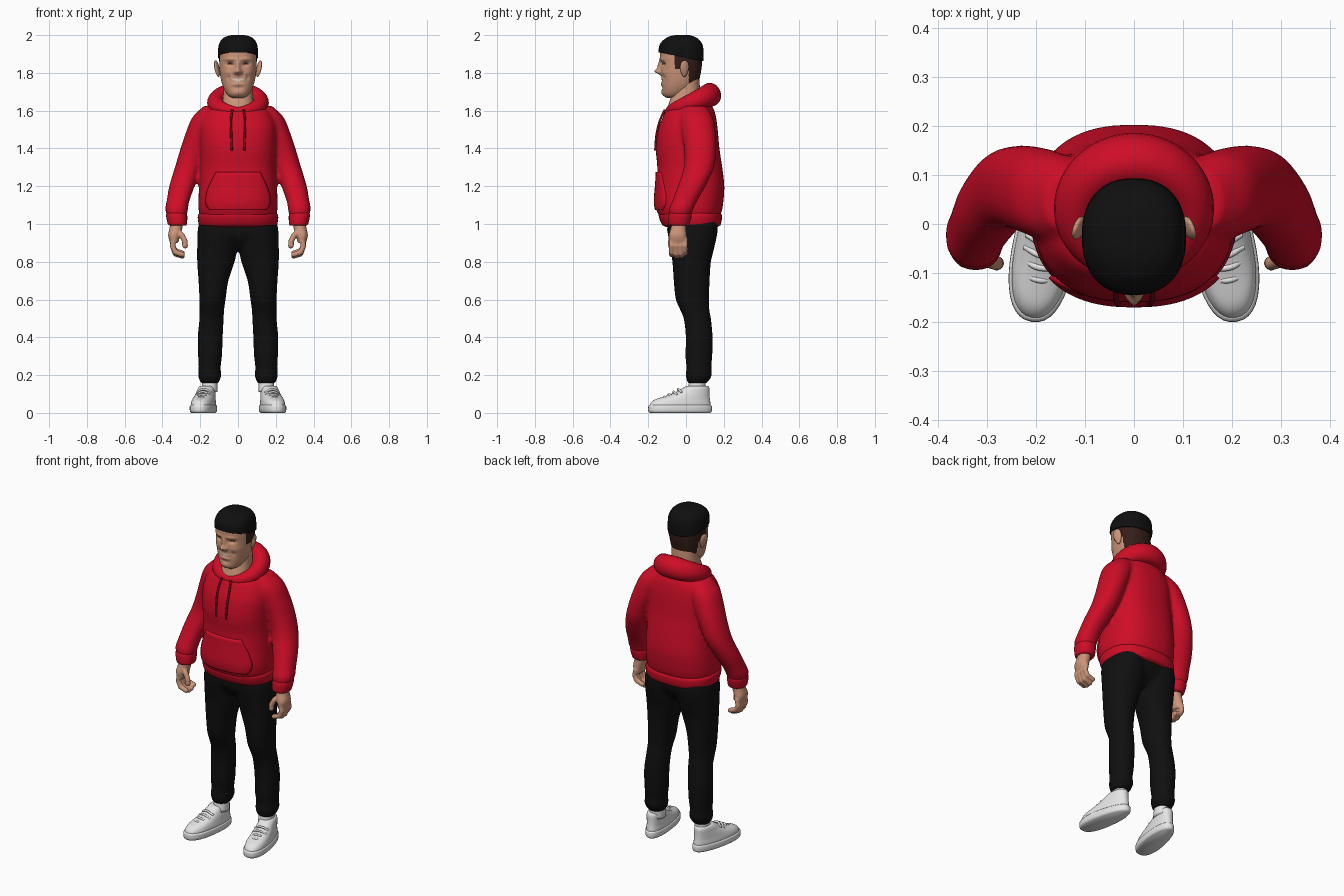
import bpy, bmesh, math
from mathutils import Vector, Matrix

cube = bpy.data.objects.get("Cube")
if cube:
    bpy.data.objects.remove(cube, do_unlink=True)


def material(name, *rgb):
    m = bpy.data.materials.new(name)
    m.use_nodes = True
    m.diffuse_color = (*rgb, 1)
    shader = m.node_tree.nodes["Principled BSDF"]
    shader.inputs["Base Color"].default_value = (*rgb, 1)
    shader.inputs["Roughness"].default_value = 0.8
    return m


RED = material("red_fabric", 0.62, 0.004, 0.02)
DARK_RED = material("dark_red_cord", 0.2, 0.004, 0.01)
SKIN = material("skin", 0.6, 0.3, 0.19)
BLACK = material("black", 0.005, 0.005, 0.005)
BROWN = material("dark_brown_hair", 0.035, 0.013, 0.01)
WHITE = material("white_leather", 0.78, 0.78, 0.78)
TEETH = material("teeth", 0.75, 0.62, 0.52)


def finish(name, bm, *mats, voxel=0, smooth=4):
    """Turn a bmesh into a smooth object, optionally fusing its pieces."""
    bmesh.ops.recalc_face_normals(bm, faces=bm.faces)
    for f in bm.faces:
        f.smooth = True
    me = bpy.data.meshes.new(name)
    bm.to_mesh(me)
    bm.free()
    for m in mats:
        me.materials.append(m)
    ob = bpy.data.objects.new(name, me)
    bpy.context.collection.objects.link(ob)
    if voxel:
        r = ob.modifiers.new("fuse", 'REMESH')
        r.mode, r.voxel_size, r.use_smooth_shade = 'VOXEL', voxel, True
        s = ob.modifiers.new("soften", 'SMOOTH')
        s.factor, s.iterations = 0.5, smooth
    return ob


def skin_rings(bm, rings, closed=False):
    """Bridge equal rings of points, capping the ends unless closed."""
    vs = [[bm.verts.new(p) for p in ring] for ring in rings]
    n = len(vs[0])
    pairs = list(zip(vs, vs[1:])) + ([(vs[-1], vs[0])] if closed else [])
    for a, b in pairs:
        for i in range(n):
            j = (i + 1) % n
            bm.faces.new((a[i], a[j], b[j], b[i]))
    if not closed:
        bm.faces.new(vs[0][::-1])
        bm.faces.new(vs[-1])


def interpolate(rows, steps):
    """Smooth curve through rows, using the height as parameter."""
    k = len(rows)
    slope = []
    for i in range(k):
        a, b = rows[max(i - 1, 0)], rows[min(i + 1, k - 1)]
        slope.append([(q - p) / (b[0] - a[0]) for p, q in zip(a, b)])
    out = []
    for i in range(k - 1):
        a, b, h = rows[i], rows[i + 1], rows[i + 1][0] - rows[i][0]
        for s in range(steps):
            t = s / steps
            w = t * t * (3 - 2 * t)
            out.append([p + (q - p) * w + h * (u * t * (1 - t) ** 2 - v * t * t * (1 - t))
                        for p, q, u, v in zip(a, b, slope[i], slope[i + 1])])
    return out + [rows[-1]]


def loft(bm, rows, side=1, power=2.2, segs=40, steps=4):
    """Rows are (z, centre x, centre y, radius x, radius y)."""
    def arc(c):
        return math.copysign(abs(c) ** (2 / power), c)
    rings = []
    for z, cx, cy, rx, ry in interpolate(rows, steps):
        angles = [math.tau * i / segs for i in range(segs)]
        rings.append([(side * cx + rx * arc(math.cos(a)), cy + ry * arc(math.sin(a)), z)
                      for a in angles])
    skin_rings(bm, rings)


def span(*rows):
    """Centred rows given as (z, front y, back y, half width)."""
    return [(z, 0, (f + b) / 2, w, (b - f) / 2) for z, f, b, w in rows]


def ball(bm, centre, scale, segs=16):
    m = Matrix.Translation(centre) @ Matrix.Diagonal((*scale, 1))
    bmesh.ops.create_uvsphere(bm, u_segments=segs, v_segments=segs // 2, radius=1, matrix=m)


def cord(name, points, radius, mat):
    cu = bpy.data.curves.new(name, 'CURVE')
    cu.dimensions, cu.bevel_depth, cu.use_fill_caps = '3D', radius, True
    sp = cu.splines.new('BEZIER')
    sp.bezier_points.add(len(points) - 1)
    for bp, p in zip(sp.bezier_points, points):
        bp.co, bp.handle_left_type, bp.handle_right_type = p, 'AUTO', 'AUTO'
    cu.materials.append(mat)
    ob = bpy.data.objects.new(name, cu)
    bpy.context.collection.objects.link(ob)


SIDES = (("left", 1), ("right", -1))

# Hoodie body with sleeves
bm = bmesh.new()
loft(bm, span((1.03, -.135, .175, .2), (1.07, -.155, .19, .208), (1.12, -.163, .198, .21),
              (1.2, -.157, .203, .206), (1.3, -.152, .192, .201), (1.4, -.16, .177, .202),
              (1.5, -.148, .168, .203), (1.56, -.125, .16, .19), (1.6, -.106, .15, .165),
              (1.63, -.06, .135, .13), (1.66, -.03, .12, .1)), power=2.4)
sleeve = [(1.04, .323, -.032, .052, .055), (1.08, .325, -.025, .06, .064), (1.12, .318, -.008, .06, .066),
          (1.2, .297, .03, .067, .073), (1.3, .265, .068, .069, .08), (1.4, .233, .075, .071, .085),
          (1.5, .194, .065, .076, .09), (1.57, .163, .055, .075, .085), (1.625, .13, .045, .05, .06)]
for _, s in SIDES:
    loft(bm, sleeve, s)
hoodie = finish("hoodie_body", bm, RED, voxel=0.01)

# Waistband and cuffs
bm = bmesh.new()
loft(bm, span((.985, -.108, .168, .196), (.995, -.126, .183, .207), (1.045, -.145, .19, .213),
              (1.06, -.138, .18, .203)), power=2.4)
finish("waistband", bm, RED)
for label, s in SIDES:
    bm = bmesh.new()
    loft(bm, [(.993, .32, -.037, .046, .05), (1.0, .321, -.037, .051, .056),
              (1.05, .325, -.031, .056, .061), (1.062, .325, -.03, .05, .055)], s)
    finish(label + "_cuff", bm, RED)

# Lowered hood: a tilted collar, thick at the back
bm = bmesh.new()
rings = []
for i in range(64):
    a = math.tau * i / 64
    f = (1 + math.sin(a)) / 2
    centre = Vector((.118 * math.cos(a), .02 + .11 * math.sin(a), 1.6 + .085 * f))
    out = Vector((math.cos(a), math.sin(a), -.1))
    wide, tall = .018 + .038 * f ** .5, .02 + .042 * f ** .5
    rings.append([centre + out * wide * math.cos(t) + Vector((0, 0, tall * math.sin(t)))
                  for t in (math.tau * k / 20 for k in range(20))])
skin_rings(bm, rings, closed=True)
finish("hood", bm, RED)

# Front pocket wrapped onto the body
bm = bmesh.new()
rows = []
for z, w in interpolate([(1.075, .145), (1.1, .165), (1.14, .168), (1.2, .15), (1.275, .115)], 4):
    rows.append([bm.verts.new((w * (k / 12 - 1), -.3, z)) for k in range(25)])
for a, b in zip(rows, rows[1:]):
    for k in range(24):
        bm.faces.new((a[k], a[k + 1], b[k + 1], b[k]))
pocket = finish("front_pocket", bm, RED)
wrap = pocket.modifiers.new("wrap", 'SHRINKWRAP')
wrap.target, wrap.wrap_method, wrap.use_project_y = hoodie, 'PROJECT', True
thick = pocket.modifiers.new("thick", 'SOLIDIFY')
thick.thickness, thick.offset = 0.016, 0

# Drawstrings
for label, s in SIDES:
    cord(label + "_drawstring", [(.03 * s, -.112, 1.605), (.037 * s, -.137, 1.55), (.036 * s, -.155, 1.48),
                                 (.033 * s, -.163, 1.39)], .006, DARK_RED)

# Trousers
bm = bmesh.new()
leg = [(.155, .15, .06, .042, .045), (.168, .15, .062, .052, .057), (.2, .15, .068, .061, .069),
       (.24, .15, .068, .058, .066), (.3, .148, .068, .063, .071), (.4, .147, .07, .066, .071),
       (.5, .14, .06, .064, .072), (.55, .138, .045, .065, .078), (.6, .135, .034, .069, .088),
       (.7, .13, .03, .079, .095), (.8, .117, .03, .099, .102), (.88, .109, .033, .107, .118),
       (.97, .104, .035, .109, .133), (1.03, .1, .035, .1, .125)]
for _, s in SIDES:
    loft(bm, leg, s)
loft(bm, span((.87, -.04, .1, .1), (.92, -.085, .145, .18), (.97, -.1, .165, .208), (1.03, -.09, .16, .195)))
finish("trousers", bm, BLACK, voxel=0.01)

# Hands with curled fingers
for label, s in SIDES:
    bm = bmesh.new()
    loft(bm, [(.9, .338, -.042, .022, .045), (.94, .338, -.044, .032, .047), (.98, .328, -.04, .034, .04),
              (1.03, .322, -.035, .034, .036)], s)
    paths = [([(.34, y, .92), (.347, y, .885), (.332, y, .85 - d), (.295, y, .838 - d)], .0145)
             for y, d in ((-.076, 0), (-.051, .008), (-.026, .006), (-.004, -.008))]
    paths.append(([(.325, -.06, .965), (.297, -.075, .94), (.282, -.08, .91), (.28, -.08, .885)], .0155))
    for pts, r in paths:
        for p, q in zip(pts, pts[1:]):
            for k in range(5):
                c = Vector(p).lerp(Vector(q), k / 4)
                ball(bm, (c.x * s, c.y, c.z), (r, r, r))
    finish(label + "_hand", bm, SKIN, voxel=0.005)

# Shoes, socks and laces
sole = [(0, 0, 0, .056, .162), (.008, 0, 0, .063, .17), (.036, 0, 0, .064, .17), (.042, 0, 0, .059, .165)]
upper = [(.03, 0, 0, .058, .164), (.05, 0, .002, .059, .161), (.07, 0, .012, .056, .148),
         (.088, 0, .038, .053, .12), (.11, 0, .067, .049, .09), (.13, 0, .084, .046, .072),
         (.142, 0, .092, .041, .06)]
for label, s in SIDES:
    place = Matrix.Translation((.18 * s, -.031, 0)) @ Matrix.Rotation(math.radians(10 * s), 4, 'Z')
    for part, rows in (("sole", sole), ("shoe", upper)):
        bm = bmesh.new()
        loft(bm, rows, power=2.3)
        for v in bm.verts:
            v.co.x *= 1 - .7 * v.co.y
        bm.transform(place)
        finish(f"{label}_{part}", bm, WHITE)
    for k in range(4):
        y, z = -.085 + .025 * k, .083 + .0135 * k
        cord(f"{label}_lace_{k + 1}", [place @ Vector(p) for p in (
            (-.04, y + .012, z - .016), (0, y, z + .002), (.04, y + .012, z - .016))], .006, WHITE)
    bm = bmesh.new()
    loft(bm, [(.11, .15, .055, .042, .048), (.17, .15, .06, .04, .043)], s)
    finish(label + "_sock", bm, WHITE)

# Neck
bm = bmesh.new()
loft(bm, span((1.55, -.11, .09, .1), (1.62, -.096, .08, .09), (1.66, -.084, .077, .081),
              (1.7, -.07, .075, .077), (1.78, -.04, .07, .075)))
finish("neck", bm, SKIN)

# Head: bumps are (x, z, width, height, depth) on the face
skull = [(1.667, -.1, -.04, .03), (1.68, -.12, 0, .052), (1.71, -.127, .035, .072), (1.75, -.128, .065, .087),
         (1.8, -.13, .078, .096), (1.85, -.134, .085, .099), (1.9, -.138, .086, .099),
         (1.94, -.132, .08, .094), (1.97, -.105, .058, .077), (1.985, -.075, .03, .05), (1.99, -.05, .01, .025)]
bumps = [(0, 1.808, .015, .016, .034), (0, 1.84, .012, .024, .016), (.016, 1.803, .008, .009, .012),
         (.042, 1.848, .02, .012, -.014), (.04, 1.872, .03, .009, .006), (.058, 1.8, .024, .02, .006),
         (0, 1.74, .03, .008, .006), (0, 1.72, .03, .008, -.004), (0, 1.695, .028, .014, .005),
         (.05, 1.775, .008, .014, -.006)]
bm = bmesh.new()
loft(bm, span(*skull), power=2.3, segs=160, steps=10)
for v in bm.verts:
    x, y, z = v.co
    fade = min(max((-.03 - y) / .05, 0), 1)
    v.co.y -= fade * sum(d * math.exp(-((abs(x) - bx) / w) ** 2 - ((z - bz) / h) ** 2)
                         for bx, bz, w, h, d in bumps)
for f in bm.faces:
    x, y, z = f.calc_center_median()
    x = abs(x)
    if (z > 1.82 and y > -.06) or (z > 1.745 and y > .015):
        f.material_index = 1
    elif y < -.05 and ((x - .042) / .018) ** 2 + ((z - 1.848) / .005) ** 2 < 1:
        f.material_index = 1
    elif y < -.05 and x < .04 and abs(z - 1.762 - 7 * x * x) < .007 * (1 - x / .05):
        f.material_index = 2
finish("head", bm, SKIN, BROWN, TEETH)

# Hair cap, trimmed along a sloping hairline
bm = bmesh.new()
loft(bm, span(*((z + .01, f - .007, b + .007, w + .007) for z, f, b, w in skull[3:])),
     power=2.3, segs=64, steps=6)
cut = bmesh.ops.bisect_plane(bm, geom=bm.verts[:] + bm.edges[:] + bm.faces[:], plane_co=(0, -.14, 1.908),
                             plane_no=(0, .2, 1), clear_inner=True)
hair = finish("hair_cap", bm, BLACK)
shell = hair.modifiers.new("shell", 'SOLIDIFY')
shell.thickness = 0.009

# Ears
for label, s in SIDES:
    bm = bmesh.new()
    ball(bm, (0, 0, 0), (.011, .024, .045), 24)
    for v in bm.verts:
        v.co.y *= 1 + 6 * v.co.z
    bm.transform(Matrix.Translation((.111 * s, -.008, 1.822)) @ Matrix.Rotation(.2 * s, 4, 'Y')
                 @ Matrix.Rotation(.35 * s, 4, 'Z'))
    finish(label + "_ear", bm, SKIN)
